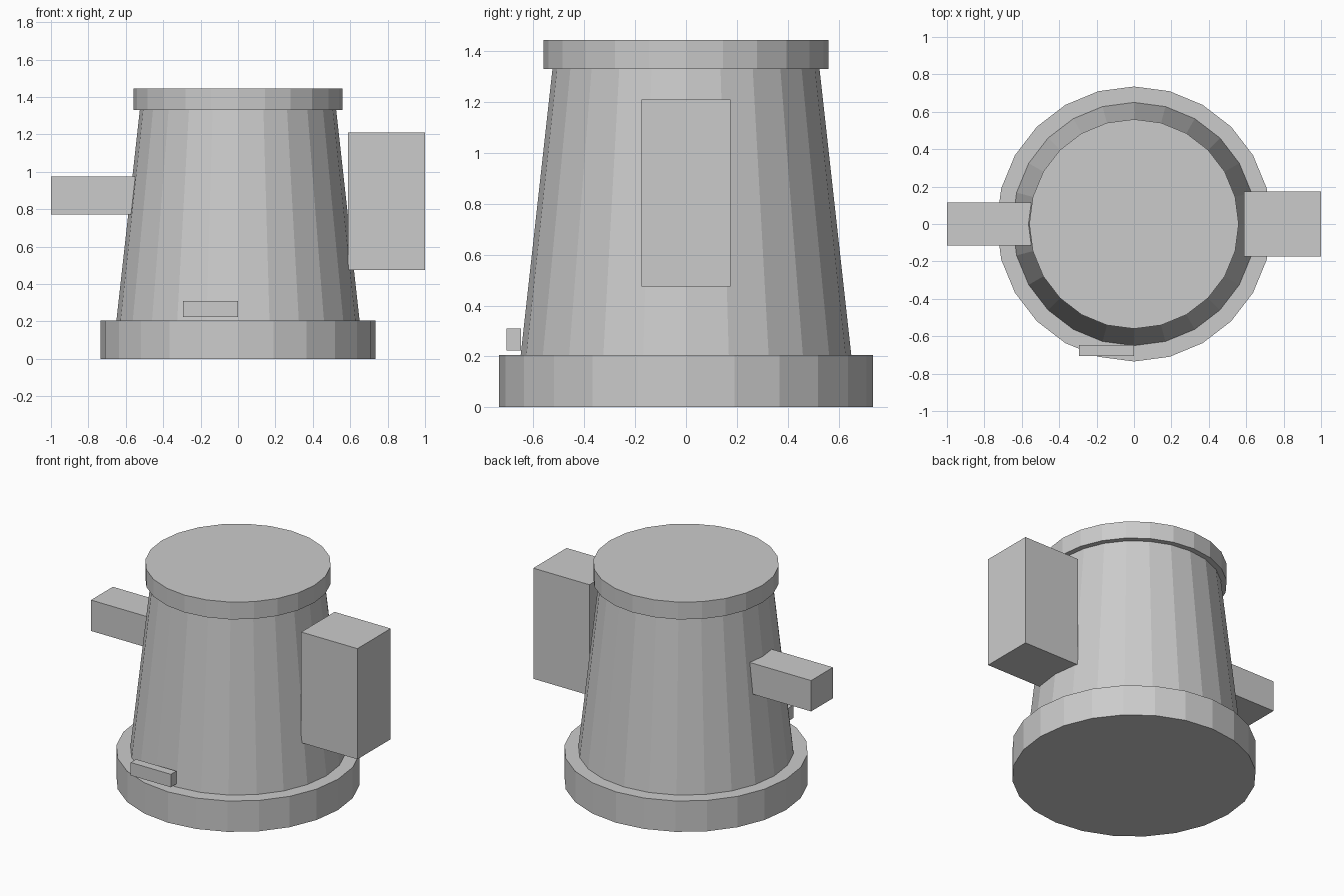
import bpy

if "Cube" in bpy.data.objects:
    bpy.data.objects.remove(bpy.data.objects["Cube"])

SIDES = 24


def drum(name, r_bottom, r_top, z0, z1):
    bpy.ops.mesh.primitive_cone_add(vertices=SIDES, radius1=r_bottom, radius2=r_top,
                                    depth=z1 - z0, location=(0, 0, (z0 + z1) / 2))
    bpy.context.object.name = name


def box(name, x, y, z):
    bounds = (x, y, z)
    bpy.ops.mesh.primitive_cube_add(size=1, location=[(a + b) / 2 for a, b in bounds])
    obj = bpy.context.object
    obj.name = name
    obj.scale = [b - a for a, b in bounds]
    bpy.ops.object.transform_apply(location=False, rotation=False, scale=True)


# Stacked round housing
drum("base_plinth", 0.735, 0.735, 0, 0.205)
drum("tapered_body", 0.65, 0.525, 0.205, 1.33)
drum("top_cap", 0.56, 0.56, 1.33, 1.445)

# Side attachments
box("side_cabinet", (0.587, 1.0), (-0.175, 0.175), (0.475, 1.21))
box("side_arm", (-1.0, -0.55), (-0.115, 0.115), (0.77, 0.975))

# Small block at the foot of the body
box("front_block", (-0.295, 0.0), (-0.705, -0.648), (0.224, 0.31))
